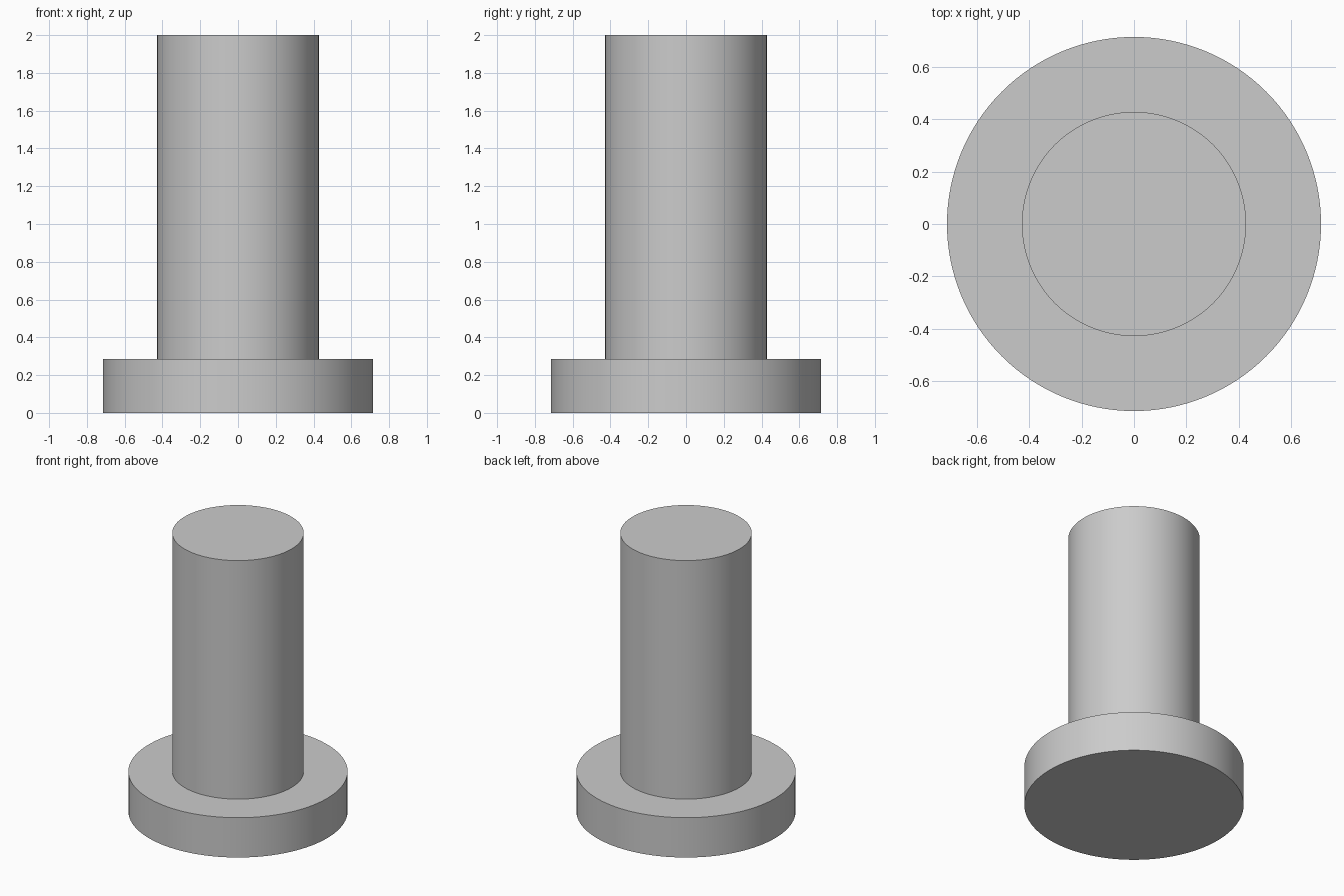
import bpy
import bmesh
import math

cube = bpy.data.objects.get("Cube")
if cube:
    bpy.data.objects.remove(cube, do_unlink=True)

# Single plain grey finish
grey = bpy.data.materials.new("light grey")
grey.use_nodes = True
colour = (0.6, 0.6, 0.6, 1)
grey.diffuse_color = colour
grey.node_tree.nodes["Principled BSDF"].inputs["Base Color"].default_value = colour

SIDES = 128
BASE_RADIUS, BASE_TOP = 0.714, 0.286
SHAFT_RADIUS, SHAFT_TOP = 0.428, 2.0

# Round flange extruded upward into the solid shaft
bm = bmesh.new()


def ring(radius, z):
    angles = [math.tau * i / SIDES for i in range(SIDES)]
    return [bm.verts.new((radius * math.cos(a), radius * math.sin(a), z)) for a in angles]


profile = [(BASE_RADIUS, 0), (BASE_RADIUS, BASE_TOP),
           (SHAFT_RADIUS, BASE_TOP), (SHAFT_RADIUS, SHAFT_TOP)]
rings = [ring(r, z) for r, z in profile]
for low, high in zip(rings, rings[1:]):
    for i in range(SIDES):
        j = (i + 1) % SIDES
        bm.faces.new((low[i], low[j], high[j], high[i]))

# Flat end caps
bm.faces.new(rings[0][::-1])
bm.faces.new(rings[-1])

mesh = bpy.data.meshes.new("flanged_pin")
bm.to_mesh(mesh)
bm.free()
mesh.materials.append(grey)
pin = bpy.data.objects.new("flanged_pin", mesh)
bpy.context.collection.objects.link(pin)

# Smooth round walls with crisp rims
bpy.ops.object.select_all(action="DESELECT")
pin.select_set(True)
bpy.context.view_layer.objects.active = pin
bpy.ops.object.shade_smooth_by_angle(angle=math.radians(30))
